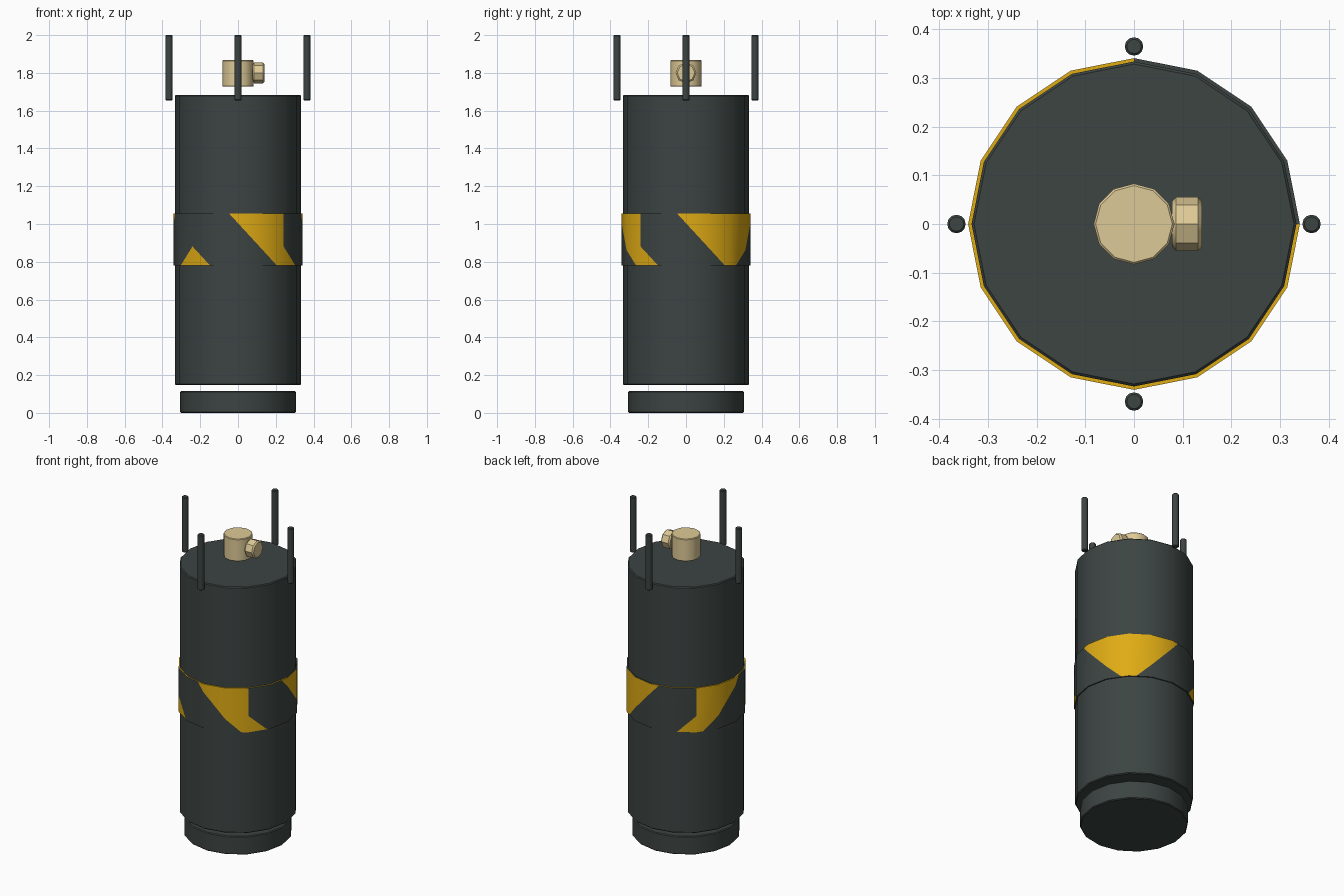
import bpy
import bmesh
import math
from mathutils import Vector

cube = bpy.data.objects.get("Cube")
if cube:
    bpy.data.objects.remove(cube, do_unlink=True)


def make_material(name, rgb):
    mat = bpy.data.materials.new(name)
    mat.use_nodes = True
    mat.diffuse_color = (*rgb, 1)
    bsdf = mat.node_tree.nodes["Principled BSDF"]
    bsdf.inputs["Base Color"].default_value = (*rgb, 1)
    return mat


SLATE = make_material("dark slate", (0.045, 0.058, 0.055))
YELLOW = make_material("warning yellow", (0.74, 0.41, 0.007))
BRASS = make_material("pale brass", (0.73, 0.59, 0.31))


def smooth(obj):
    bpy.ops.object.select_all(action="DESELECT")
    obj.select_set(True)
    bpy.context.view_layer.objects.active = obj
    bpy.ops.object.shade_smooth_by_angle(angle=math.radians(35))


def cylinder(name, radius, start, end, sides, mat, bevel):
    """Cylinder between two points with lightly softened rims."""
    start, end = Vector(start), Vector(end)
    axis = end - start
    bpy.ops.mesh.primitive_cylinder_add(
        vertices=sides, radius=radius, depth=axis.length, location=(start + end) / 2,
        rotation=axis.to_track_quat("Z", "Y").to_euler())
    obj = bpy.context.object
    obj.name = name
    obj.data.materials.append(mat)
    mod = obj.modifiers.new("rim bevel", "BEVEL")
    mod.width = bevel
    mod.segments = 1
    mod.limit_method = "ANGLE"
    mod.angle_limit = math.radians(60)
    smooth(obj)
    return obj


# Tank body and foot
cylinder("tank_body", 0.334, (0, 0, 0.147), (0, 0, 1.683), 16, SLATE, 0.005)
cylinder("foot_ring", 0.307, (0, 0, 0), (0, 0, 0.115), 16, SLATE, 0.005)

# Valve with side outlet
cylinder("valve_body", 0.083, (0, 0, 1.727), (0, 0, 1.867), 12, BRASS, 0.004)
cylinder("valve_outlet", 0.055, (0.078, 0, 1.8), (0.14, 0, 1.8), 8, BRASS, 0.008)

# Four guard posts around the top
for side, angle in (("left", 0), ("back", 90), ("right", 180), ("front", 270)):
    x = 0.365 * math.cos(math.radians(angle))
    y = 0.365 * math.sin(math.radians(angle))
    cylinder(side + "_guard_post", 0.019, (x, y, 1.655), (x, y, 2), 12, SLATE, 0.004)

# Warning band: a 16-sided tube, cut along diagonal stripe edges
BOTTOM, TOP, SLOPE = 0.78, 1.055, 0.92
STRIPE_EDGES = (0.57, 0.924)
bm = bmesh.new()
rings = []
for radius, z in ((0.333, BOTTOM), (0.341, BOTTOM), (0.341, TOP), (0.333, TOP)):
    rings.append([bm.verts.new((radius * math.cos(math.tau * i / 16),
                                radius * math.sin(math.tau * i / 16), z))
                  for i in range(16)])
for k in range(3):
    low, high = rings[k], rings[k + 1]
    for i in range(16):
        j = (i + 1) % 16
        bm.faces.new((low[i], low[j], high[j], high[i]))
bm.normal_update()


def faces_sides(face):
    """True for faces that look along x rather than y."""
    c = face.calc_center_median()
    return abs(c.x) > abs(c.y)


def is_wall(face):
    return abs(face.normal.z) < 0.5


for sideways in (True, False):
    along = Vector((0, 1, 0)) if sideways else Vector((1, 0, 0))
    for edge in STRIPE_EDGES:
        faces = [f for f in bm.faces if is_wall(f) and faces_sides(f) == sideways]
        geom = set(faces)
        for f in faces:
            geom.update(f.edges)
            geom.update(f.verts)
        bmesh.ops.bisect_plane(bm, geom=list(geom), plane_co=(0, 0, edge / SLOPE),
                               plane_no=along + Vector((0, 0, SLOPE)))

bm.normal_update()
for f in bm.faces:
    c = f.calc_center_median()
    if is_wall(f):
        s = (c.y if faces_sides(f) else c.x) + SLOPE * c.z
        f.material_index = int(s < STRIPE_EDGES[0] or s > STRIPE_EDGES[1])
    else:
        # The upper rim is yellow except for one quarter
        f.material_index = int(c.z > 1 and not (c.x > 0 and c.y > 0))

mesh = bpy.data.meshes.new("warning_band")
bm.to_mesh(mesh)
bm.free()
mesh.materials.append(SLATE)
mesh.materials.append(YELLOW)
band = bpy.data.objects.new("warning_band", mesh)
bpy.context.collection.objects.link(band)
smooth(band)
